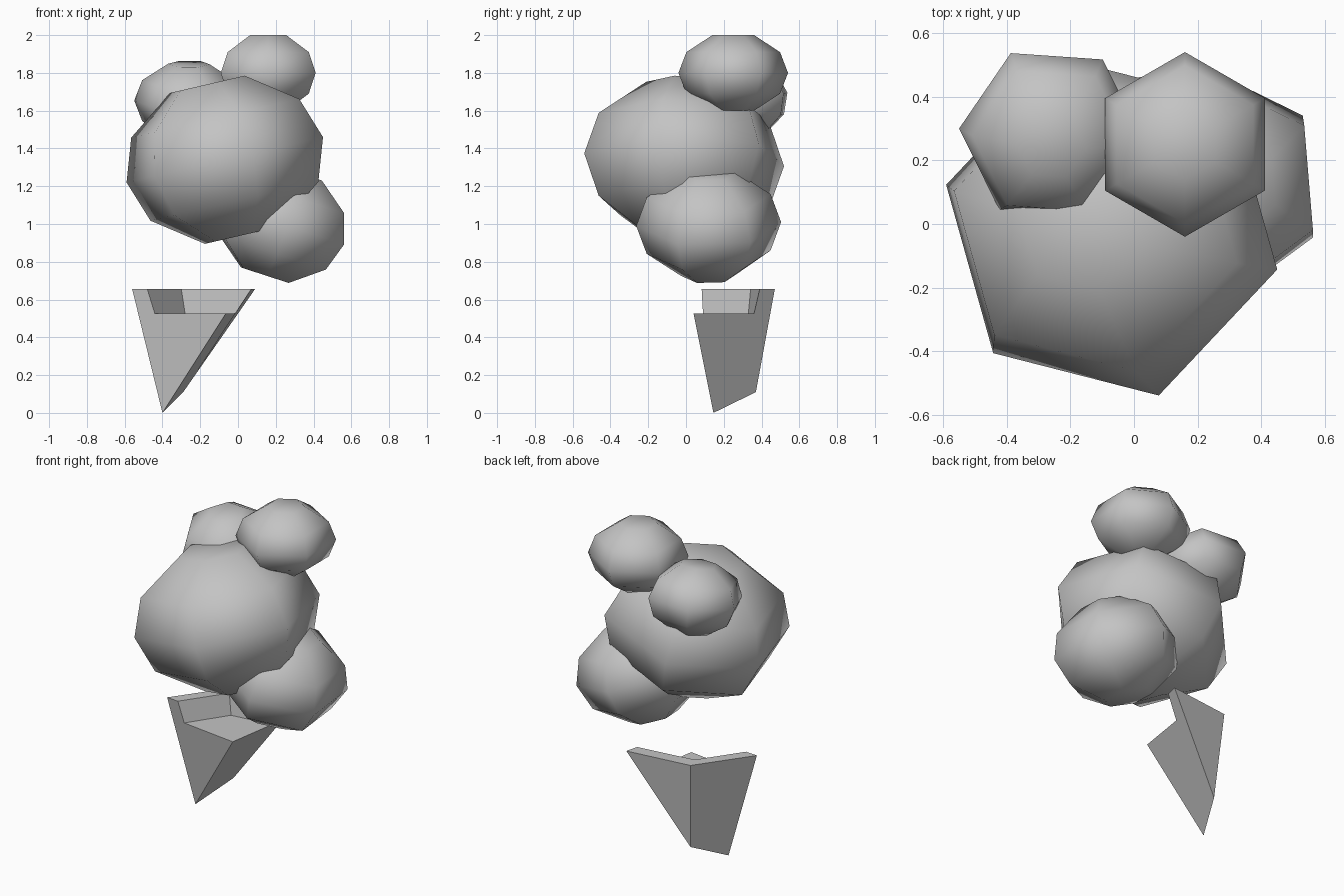
import bpy
import bmesh
import math
from mathutils import Matrix, Vector

cube = bpy.data.objects.get("Cube")
if cube:
    bpy.data.objects.remove(cube, do_unlink=True)

grey = bpy.data.materials.new("plain grey")
grey.use_nodes = True
grey.diffuse_color = (0.55, 0.55, 0.55, 1)
grey.node_tree.nodes["Principled BSDF"].inputs["Base Color"].default_value = grey.diffuse_color


def finish(name, bm, smooth):
    bmesh.ops.recalc_face_normals(bm, faces=bm.faces)
    mesh = bpy.data.meshes.new(name)
    bm.to_mesh(mesh)
    bm.free()
    for poly in mesh.polygons:
        poly.use_smooth = smooth
    mesh.materials.append(grey)
    obj = bpy.data.objects.new(name, mesh)
    bpy.context.collection.objects.link(obj)
    return obj


# Six-sided ball with flat caps, as fractions of radius and half height
PROFILE = [(0.38, -1), (0.855, -0.55), (1, 0), (0.855, 0.55), (0.38, 1)]


def puff(name, center, radius, half_height, turn, tilt_x=0, tilt_y=0):
    bm = bmesh.new()
    place = (Matrix.Translation(center)
             @ Matrix.Rotation(math.radians(tilt_y), 4, 'Y')
             @ Matrix.Rotation(math.radians(tilt_x), 4, 'X')
             @ Matrix.Rotation(math.radians(turn), 4, 'Z'))
    rings = []
    for r, h in PROFILE:
        rings.append([bm.verts.new(place @ Vector((
            radius * r * math.cos(i * math.pi / 3),
            radius * r * math.sin(i * math.pi / 3),
            half_height * h))) for i in range(6)])
    for low, high in zip(rings, rings[1:]):
        for i in range(6):
            j = (i + 1) % 6
            bm.faces.new((low[i], low[j], high[j], high[i]))
    bm.faces.new(rings[0])
    bm.faces.new(rings[-1])
    return finish(name, bm, True)


puff("large_puff", (-0.07, -0.01, 1.34), 0.55, 0.41, -74, tilt_y=-13)
puff("top_puff", (0.16, 0.25, 1.8), 0.29, 0.2, 30)
puff("back_puff", (-0.26, 0.28, 1.65), 0.29, 0.2, 56, tilt_x=10)
puff("lower_puff", (0.23, 0.12, 1.0), 0.385, 0.285, 35, tilt_y=18)

# Pointed wedge with a corner notch cut into its top
TOP, FLOOR = 0.655, 0.525
points = {
    "tip": (-0.40, 0.145, 0),
    "heel": (-0.29, 0.37, 0.11),
    "left": (-0.56, 0.09, TOP),
    "back": (-0.325, 0.42, TOP),
    "right": (0.09, 0.47, TOP),
    "left_in": (-0.48, 0.083, TOP),
    "back_in": (-0.30, 0.342, TOP),
    "right_in": (0.07, 0.39, TOP),
    "left_floor": (-0.44, 0.09, FLOOR),
    "back_floor": (-0.28, 0.33, FLOOR),
    "right_floor": (-0.015, 0.36, FLOOR),
    "front_floor": (-0.065, 0.04, FLOOR),
}
faces = [
    "tip front_floor left_floor left_in left",
    "tip heel right right_in right_floor front_floor",
    "tip left back heel",
    "heel back right",
    "left left_in back_in back",
    "back back_in right_in right",
    "left_in left_floor back_floor back_in",
    "back_in back_floor right_floor right_in",
    "left_floor front_floor right_floor back_floor",
]
bm = bmesh.new()
verts = {key: bm.verts.new(co) for key, co in points.items()}
for face in faces:
    bm.faces.new([verts[key] for key in face.split()])
finish("notched_wedge", bm, False)
